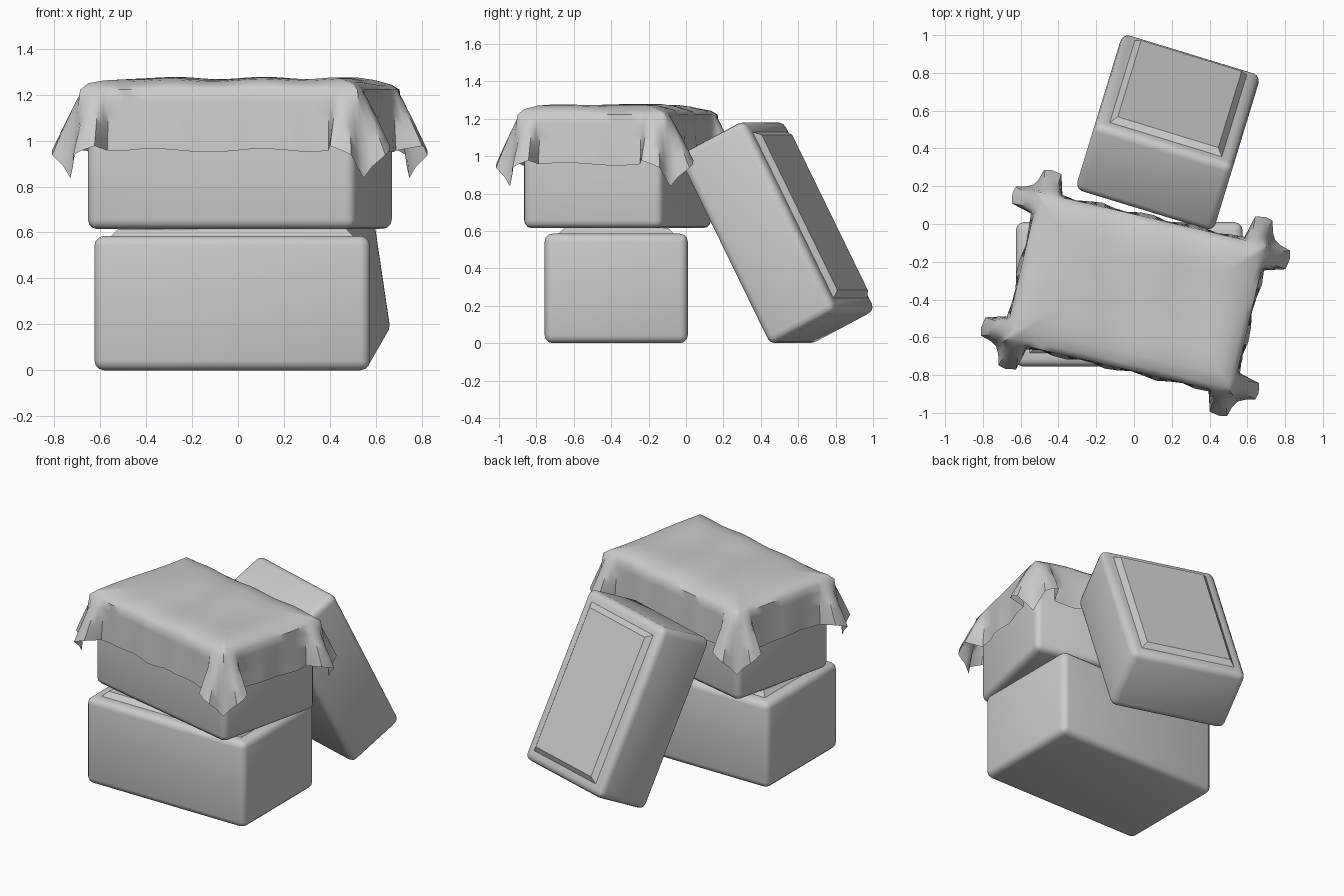
import bpy, bmesh, math
from mathutils import Vector, Matrix

if "Cube" in bpy.data.objects:
    bpy.data.objects.remove(bpy.data.objects["Cube"])


def finish(name, bm, matrix, angle):
    bmesh.ops.recalc_face_normals(bm, faces=bm.faces)
    me = bpy.data.meshes.new(name)
    bm.to_mesh(me)
    bm.free()
    ob = bpy.data.objects.new(name, me)
    bpy.context.collection.objects.link(ob)
    ob.matrix_world = matrix
    bpy.ops.object.select_all(action='DESELECT')
    ob.select_set(True)
    bpy.context.view_layer.objects.active = ob
    bpy.ops.object.shade_smooth_by_angle(angle=math.radians(angle))
    return ob


def crate(name, size, centre, tilt=0, turn=0):
    """Rounded box with a raised, tapered panel on its top face."""
    bm = bmesh.new()
    bmesh.ops.create_cube(bm, size=1, matrix=Matrix.Diagonal((*size, 1)))
    bmesh.ops.bevel(bm, geom=bm.edges[:], offset=0.042, segments=3,
                    profile=0.5, affect='EDGES')
    top = max(bm.faces, key=lambda f: (round(f.calc_center_median().z, 4), f.calc_area()))
    bmesh.ops.inset_region(bm, faces=[top], thickness=0.043, depth=0)
    bmesh.ops.inset_region(bm, faces=[top], thickness=0.045, depth=0)
    for v in top.verts:
        v.co.z += 0.03
    m = (Matrix.Translation(centre) @ Matrix.Rotation(math.radians(turn), 4, 'Z')
         @ Matrix.Rotation(math.radians(tilt), 4, 'X'))
    return finish(name, bm, m, 40)


# Two stacked boxes and one leaning against them
crate("bottom_box", (1.2, 0.765, 0.585), (-0.025, -0.373, 0.2925))
crate("top_box", (1.2, 0.765, 0.6), (0.008, -0.366, 0.915), turn=-13.1)
crate("leaning_box", (0.765, 1.141, 0.418), (0.18, 0.485, 0.59), tilt=-63, turn=-17)

# Draped cloth: a perimeter loop swept down to the hem and in over the top
HX, HY = 0.62, 0.405
HEM = 0.265
# Corner pleats: (outward x, outward y, drop) at the hem, two ears and a tip
half = [(-0.125, 0.015, HEM), (-0.11, 0.07, HEM - 0.01), (-0.095, 0.125, HEM - 0.02),
        (-0.04, 0.135, HEM), (0.0, 0.125, HEM + 0.02), (0.015, 0.07, HEM + 0.07)]
pleat = half + [(0.035, 0.035, 0.385)] + [(y, x, d) for x, y, d in reversed(half)]


def edge_offset(i, n):
    """Where a pleat point sits along the top edge before it flares out."""
    s = (i / (n - 1)) * 2 - 1
    return (-0.13 * max(0, -s), -0.13 * max(0, s))


def perimeter():
    """Yield (rest xy, hem xy, hem drop) around the box."""
    n = len(pleat)
    for k, (sx, sy) in enumerate([(1, 1), (1, -1), (-1, -1), (-1, 1)]):
        order = range(n) if k % 2 == 0 else reversed(range(n))
        for i in order:
            ox, oy = edge_offset(i, n)
            px, py, d = pleat[i]
            grow = 1 + 0.08 * math.sin(3 * k + 1)
            yield (Vector((sx * (HX + ox), sy * (HY + oy))),
                   Vector((sx * (HX + px), sy * (HY + py * grow))), d)
        # straight run to the next corner
        along_y = k % 2 == 0
        steps = 7 if along_y else 14
        span = (HY if along_y else HX) - 0.13
        for j in range(1, steps):
            a = span * (1 - 2 * j / steps)
            p = Vector((sx * HX, sy * a)) if along_y else Vector((sx * a, sy * HY))
            out = p.copy()
            w = 0.012 + 0.010 * math.sin(j * 1.7 + k)
            out[0 if along_y else 1] += w * (sx if along_y else sy)
            yield p, out, HEM + 0.008 * math.sin(j * 0.9 + k)


bm = bmesh.new()
loop = list(perimeter())
rings = []
EDGE_Z = 1.222
for t in (1, 0.8, 0.6, 0.4, 0.2, 0):
    ring = []
    for rest, hem, drop in loop:
        p = rest.lerp(hem, t ** 0.9)
        ring.append(bm.verts.new((p.x, p.y, EDGE_Z - drop * t)))
    rings.append(ring)
# rounded shoulder, then the softly creased top
for inset, z in ((0.03, 1.247), (0.09, 1.263), (0.15, 1.27), (0.23, 1.27),
                 (0.32, 1.27), (HY, 1.27)):
    ring = []
    for rest, _, _ in loop:
        x, y = rest.x * (HX - inset) / HX, rest.y * (HY - inset) / HY
        ripple = 0.005 * math.sin(16 * x + 3 * y) + 0.003 * math.sin(9 * y - 5 * x)
        ring.append(bm.verts.new((x, y, z + ripple)))
    rings.append(ring)
for a, b in zip(rings, rings[1:]):
    for i in range(len(a)):
        j = (i + 1) % len(a)
        bm.faces.new((a[i], a[j], b[j], b[i]))
bmesh.ops.remove_doubles(bm, verts=bm.verts[:], dist=0.002)
finish("draped_cloth", bm, Matrix.Translation((0.008, -0.366, 0))
       @ Matrix.Rotation(math.radians(-13.1), 4, 'Z'), 50)
